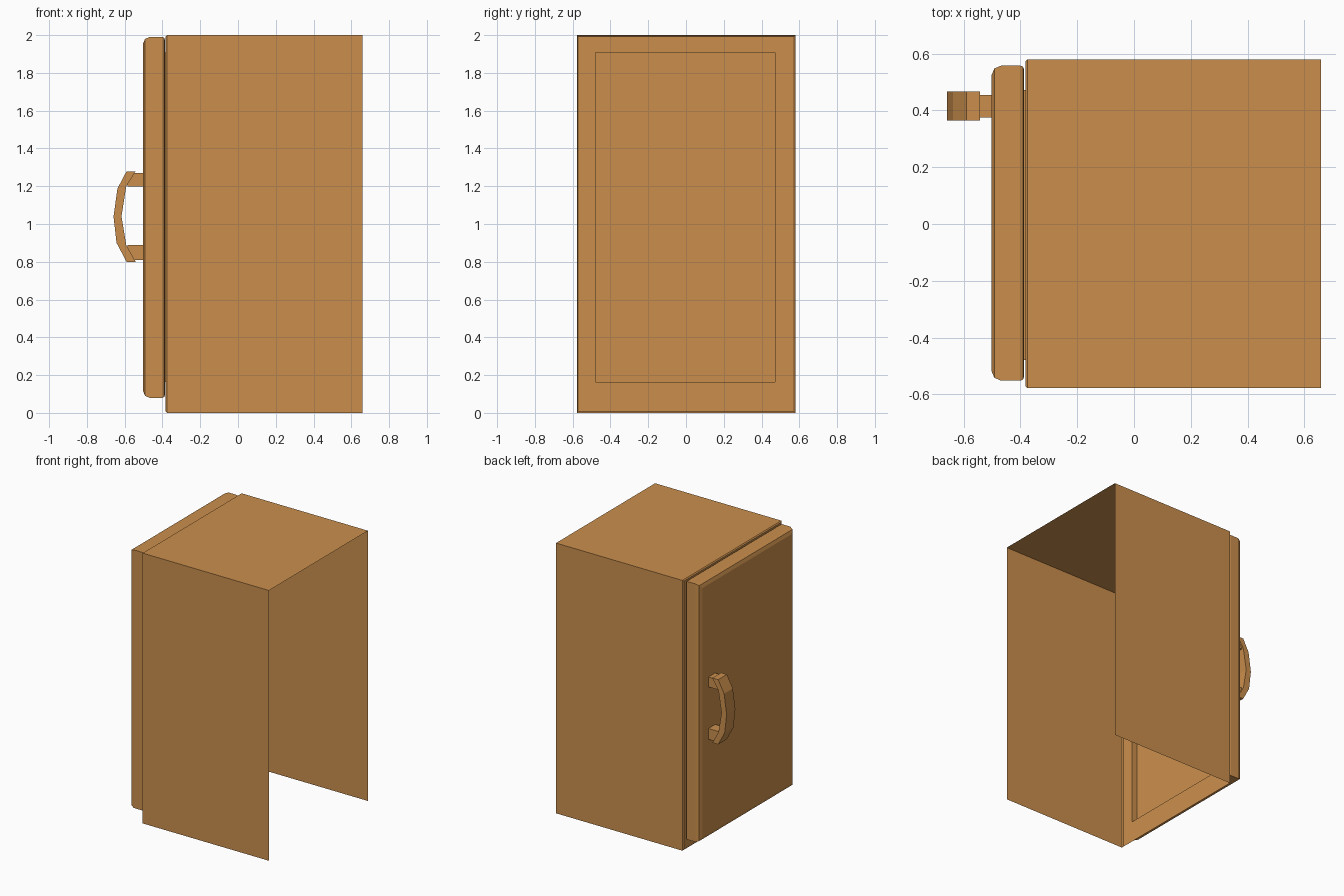
import bpy, bmesh

if "Cube" in bpy.data.objects:
    bpy.data.objects.remove(bpy.data.objects["Cube"])

# One flat colour for the whole cabinet
mat = bpy.data.materials.new("warm_orange_brown")
mat.diffuse_color = (0.597, 0.275, 0.073, 1)
mat.use_nodes = True
mat.node_tree.nodes["Principled BSDF"].inputs["Base Color"].default_value = mat.diffuse_color


def finish(bm, name):
    mesh = bpy.data.meshes.new(name)
    bm.to_mesh(mesh)
    bm.free()
    mesh.materials.append(mat)
    obj = bpy.data.objects.new(name, mesh)
    bpy.context.collection.objects.link(obj)
    return obj


def loft(name, rings, cap_first=False, cap_last=False, open_bottom_spans=()):
    """Skin a row of rectangles (x, y0, y1, z0, z1) set along the x axis."""
    bm = bmesh.new()
    loops = [[bm.verts.new((x, y, z)) for y, z in
              ((y0, z0), (y0, z1), (y1, z1), (y1, z0))]
             for x, y0, y1, z0, z1 in rings]
    for i in range(len(loops) - 1):
        a, b = loops[i], loops[i + 1]
        for k in range(4):
            if k == 3 and i in open_bottom_spans:
                continue
            j = (k + 1) % 4
            bm.faces.new((a[k], a[j], b[j], b[k]))
    if cap_first:
        bm.faces.new(loops[0][::-1])
    if cap_last:
        bm.faces.new(loops[-1])
    bmesh.ops.recalc_face_normals(bm, faces=bm.faces)
    # make sure the normals point outward on the face furthest to -x
    low = min(bm.faces, key=lambda f: f.calc_center_median().x)
    if low.normal.x > 0:
        bmesh.ops.reverse_faces(bm, faces=bm.faces)
    return finish(bm, name)


def prism(name, profile, y0, y1):
    """Extrude an x-z outline along y."""
    bm = bmesh.new()
    face = bm.faces.new([bm.verts.new((x, y0, z)) for x, z in profile])
    out = bmesh.ops.extrude_face_region(bm, geom=[face])
    for v in out["geom"]:
        if isinstance(v, bmesh.types.BMVert):
            v.co.y = y1
    bmesh.ops.recalc_face_normals(bm, faces=bm.faces)
    return finish(bm, name)


# Thin shell body: open back and bottom, with a shallow panel pushed into the door
hole = (-0.479, 0.472, 0.163, 1.907)
loft("cabinet_body", [
    (0.658, -0.578, 0.58, 0.0, 2.0),
    (-0.376, -0.578, 0.58, 0.0, 2.0),
    (-0.383, -0.571, 0.573, 0.007, 1.993),
    (-0.383, *hole),
    (-0.427, *hole),
], cap_last=True, open_bottom_spans=(0,))


# Door with rounded front edges and a small chamfer at the back
def door_ring(x, inset):
    return (x, -0.552 + inset, 0.558 - inset, 0.08 + inset, 1.99 - inset)


loft("door", [
    (-0.387, *hole),
    door_ring(-0.387, 0.014),
    door_ring(-0.391, 0.004),
    door_ring(-0.400, 0.0),
    door_ring(-0.468, 0.0),
    door_ring(-0.492, 0.010),
    door_ring(-0.502, 0.034),
], cap_last=True)

# Bowed handle grip
prism("handle_grip", [
    (-0.542, 1.279), (-0.59, 1.279), (-0.638, 1.188), (-0.659, 1.04),
    (-0.643, 0.90), (-0.59, 0.80), (-0.542, 0.80),
    (-0.592, 0.89), (-0.617, 1.04), (-0.592, 1.198),
], 0.364, 0.466)

# Two posts joining the grip to the door
for name, z0, z1 in (("handle_post_top", 1.198, 1.271),
                     ("handle_post_bottom", 0.81, 0.89)):
    prism(name, [(-0.585, z0), (-0.585, z1), (-0.50, z1), (-0.50, z0)],
          0.376, 0.455)
